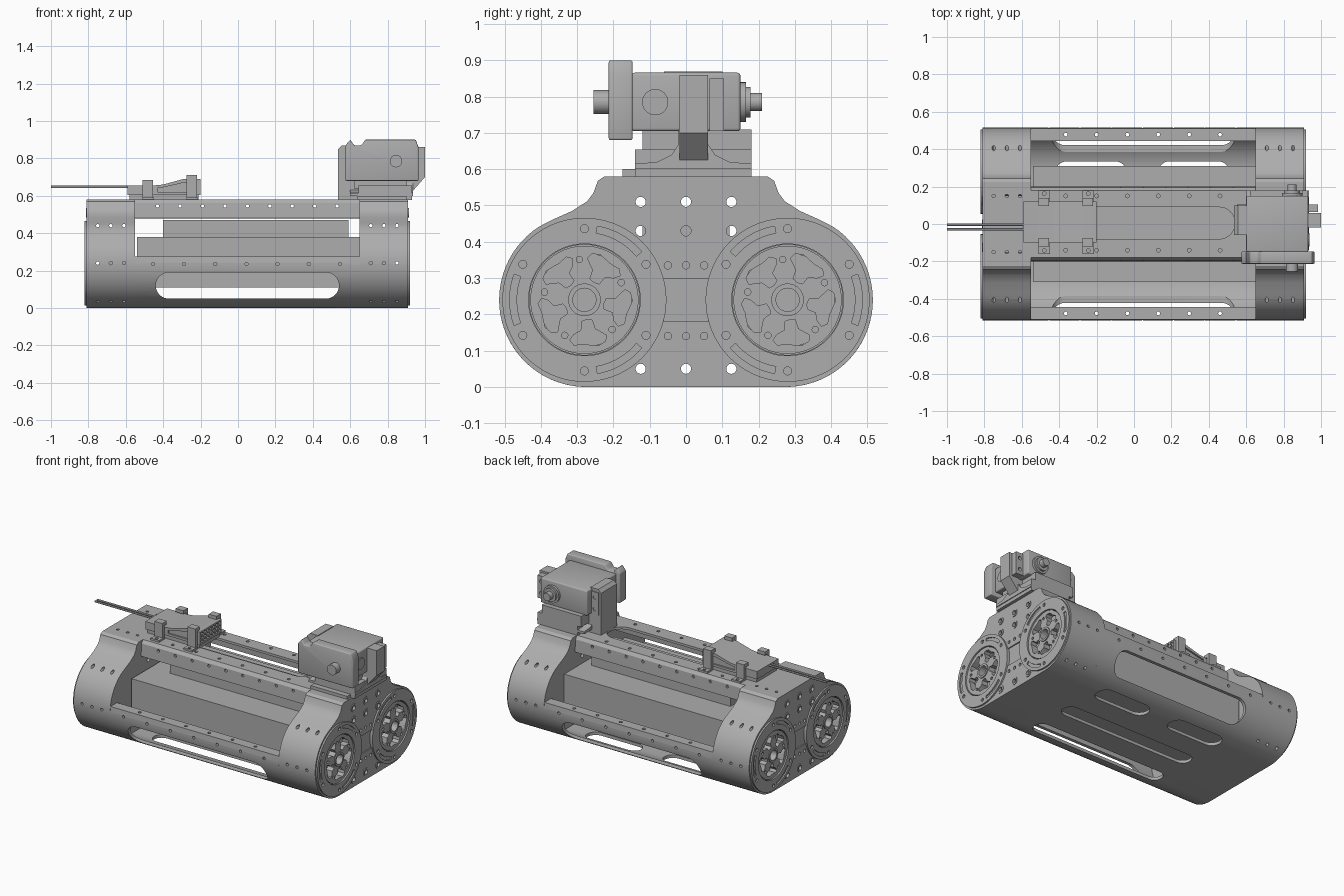
import bpy, bmesh
from math import sin, cos, pi, radians
from mathutils import Vector

old = bpy.data.objects.get("Cube")
if old:
    bpy.data.objects.remove(old, do_unlink=True)

GREY = (0.42, 0.42, 0.42, 1)
grey = bpy.data.materials.new("plain_grey")
grey.use_nodes = True
grey.diffuse_color = GREY
grey.node_tree.nodes["Principled BSDF"].inputs["Base Color"].default_value = GREY


# ---- helpers ----
def place(axis, u, v, w):
    return {"x": (w, u, v), "y": (u, w, v), "z": (u, v, w)}[axis]


def add_prism(bm, axis, pts, a, b):
    n = len(pts)
    lo = [bm.verts.new(place(axis, u, v, a)) for u, v in pts]
    hi = [bm.verts.new(place(axis, u, v, b)) for u, v in pts]
    bm.faces.new(lo)
    bm.faces.new(hi[::-1])
    for i in range(n):
        bm.faces.new((lo[i], hi[i], hi[(i + 1) % n], lo[(i + 1) % n]))


def finish(name, bm):
    bmesh.ops.recalc_face_normals(bm, faces=bm.faces)
    mesh = bpy.data.meshes.new(name)
    bm.to_mesh(mesh)
    bm.free()
    mesh.materials.append(grey)
    ob = bpy.data.objects.new(name, mesh)
    bpy.context.collection.objects.link(ob)
    return ob


def solid(name, *prisms):
    bm = bmesh.new()
    for p in prisms:
        add_prism(bm, *p)
    return finish(name, bm)


def apply_mod(ob, mod):
    with bpy.context.temp_override(object=ob, active_object=ob):
        bpy.ops.object.modifier_apply(modifier=mod.name)


def cut(ob, prisms):
    tool = solid("cutter", *prisms)
    tool.hide_render = True
    mod = ob.modifiers.new("cut", "BOOLEAN")
    mod.operation, mod.solver, mod.object = "DIFFERENCE", "EXACT", tool
    apply_mod(ob, mod)
    bpy.data.objects.remove(tool, do_unlink=True)


def bevel(ob, width):
    mod = ob.modifiers.new("bevel", "BEVEL")
    mod.width, mod.segments = width, 3
    apply_mod(ob, mod)


def rect(u0, u1, v0, v1):
    return [(u0, v0), (u1, v0), (u1, v1), (u0, v1)]


def arc(u, v, r, a0, a1, n=16):
    return [(u + r * cos(radians(a0 + (a1 - a0) * i / n)),
             v + r * sin(radians(a0 + (a1 - a0) * i / n))) for i in range(n + 1)]


def circle(u, v, r, n=32):
    return arc(u, v, r, 0, 360, n)[:-1]


def slot(u0, u1, v0, v1):
    r, v = (v1 - v0) / 2, (v0 + v1) / 2
    return arc(u1 - r, v, r, -90, 90) + arc(u0 + r, v, r, 90, 270)


def mirror(half):
    return half + [(-u, v) for u, v in reversed(half)]


def sheet(name, path, t, a, b, closed=False):
    """Wall of thickness t inside a clockwise (y, z) path, run along x."""
    n, inner = len(path), []
    P = [Vector(p) for p in path]
    for i in range(n):
        prev = P[i - 1] if closed or i else P[i]
        nxt = P[(i + 1) % n] if closed or i < n - 1 else P[i]
        d1 = (P[i] - prev).normalized() if prev != P[i] else (nxt - P[i]).normalized()
        d2 = (nxt - P[i]).normalized() if nxt != P[i] else d1
        m = (d1 + d2).normalized()
        inner.append(P[i] + Vector((m.y, -m.x)) * t / max(m.dot(d1), 0.4))
    bm = bmesh.new()
    rings = [[bm.verts.new((x, q[0], q[1])) for x, q in ((a, P[i]), (b, P[i]), (b, inner[i]), (a, inner[i]))]
             for i in range(n)]
    for i in range(n if closed else n - 1):
        r, s = rings[i], rings[(i + 1) % n]
        for k in range(4):
            bm.faces.new((r[k], r[(k + 1) % 4], s[(k + 1) % 4], s[k]))
    if not closed:
        bm.faces.new(rings[0])
        bm.faces.new(rings[-1][::-1])
    return finish(name, bm)


# ---- body cross-section ----
WY, WZ, R = 0.275, 0.24, 0.24
shoulder = [(0.225, 0.58), (0.243, 0.568), (0.255, 0.535), (0.272, 0.512), (0.314, 0.485), (0.37, 0.46)]
outline = mirror(shoulder + arc(WY, WZ, R, 57, -90, 30))

# ---- end housings, bulkheads and wheels ----
plate_holes = [(y, z, 0.014) for y in (-0.125, 0, 0.125) for z in (0.51, 0.43, 0.05)]
plate_holes += [(y, z, 0.01) for y in (-0.05, 0, 0.05) for z in (0.335, 0.14)]
for side, x0, x1, screws in (("right", -0.81, -0.55, (-0.75, -0.68, -0.61)),
                             ("left", 0.65, 0.91, (0.71, 0.78, 0.85))):
    shell = sheet(side + "_end_shell", outline, 0.02, x0, x1, True)
    cut(shell, [("y", circle(x, z, 0.009, 12), -0.6, 0.6) for x in screws for z in (0.24, 0.44)]
        + [("z", circle(x, y, 0.009, 12), -0.1, 0.1) for x in screws for y in (-0.4, 0.4)]
        + [("z", circle(x, y, 0.009, 12), 0.5, 0.65) for x in screws for y in (-0.15, 0.15)])
    s = 1 if side == "left" else -1
    face = x1 if s > 0 else x0
    back = x0 if s > 0 else x1
    for part, xa, wheel_hole in (("outer", face, True), ("inner", back + s * 0.02, False)):
        plate = solid(f"{side}_{part}_plate", ("x", outline, xa - s * 0.02, xa))
        tools = [("x", circle(y, z, r, 20), -1.2, 1.2) for y, z, r in plate_holes]
        if wheel_hole:
            tools += [("x", circle(k * 0.28, WZ, 0.152, 48), -1.2, 1.2) for k in (-1, 1)]
            tools += [("x", rect(-0.06, 0.06, 0.18, 0.297), face - s * 0.008, face + s * 0.1)]
        cut(plate, tools)
    for y, z, r in plate_holes[:9]:
        ring = solid(side + "_hole_collar", ("x", circle(y, z, 0.025), face - s * 0.005, face + s * 0.004))
        cut(ring, [("x", circle(y, z, 0.014, 20), -1.2, 1.2)])

    for k in (-1, 1):
        cy = k * 0.28

        def polar(r, deg):
            return cy + r * cos(radians(deg)), WZ + r * sin(radians(deg))

        # bearing ring with arc grooves and screws
        ring = solid(side + "_wheel_ring", ("x", circle(cy, WZ, 0.226, 72), face - s * 0.01, face + s * 0.01))
        tools = [("x", circle(cy, WZ, 0.154, 64), -1.2, 1.2)]
        start = 0 if k > 0 else 180
        for a in (start, start + 120, start + 240):
            groove = arc(cy, WZ, 0.206, a - 20, a + 20) + arc(cy, WZ, 0.187, a + 20, a - 20)
            tools.append(("x", groove, face + s * 0.002, face + s * 0.1))
        tools += [("x", circle(*polar(0.196, 30 + 60 * i), 0.011, 16), face, face + s * 0.1) for i in range(6)]
        cut(ring, tools)
        # spoked wheel
        wheel = solid(side + "_spoked_wheel", ("x", circle(cy, WZ, 0.149, 64), face - s * 0.04, face + s * 0.004))
        tools = [("x", circle(cy, WZ, 0.032), -1.2, 1.2)]
        for i in range(5):
            a = 133 + 72 * i
            petal = [polar(r, a + d) for r, d in (
                (0.06, -14), (0.085, -13), (0.1, -24), (0.118, -27), (0.128, -20), (0.122, -8), (0.125, 0),
                (0.132, 10), (0.128, 20), (0.115, 25), (0.1, 20), (0.085, 13), (0.06, 14), (0.055, 0))]
            tools.append(("x", petal, -1.2, 1.2))
            tools.append(("x", circle(*polar(0.112, a - 36), 0.009, 12), -1.2, 1.2))
        cut(wheel, tools)
        hub = solid(side + "_wheel_hub", ("x", circle(cy, WZ, 0.045), face - s * 0.05, face + s * 0.01))
        cut(hub, [("x", circle(cy, WZ, 0.032), -1.2, 1.2)])
        solid(side + "_motor", ("x", circle(cy, WZ, 0.13, 48), back + s * 0.01, face - s * 0.09))

# ---- lower tray between the housings ----
tray = sheet("lower_tray", mirror([(0.445, 0.275), (0.511, 0.275)] + arc(WY, WZ, R, 0, -90, 24)), 0.02, -0.55, 0.65)
cut(tray, [("y", slot(-0.44, 0.54, 0.05, 0.19), -0.6, 0.6),
           ("z", slot(-0.42, -0.04, 0.215, 0.335), -0.1, 0.1),
           ("z", slot(0.13, 0.51, 0.215, 0.335), -0.1, 0.1),
           ("z", slot(-0.42, 0.54, -0.05, 0.06), -0.1, 0.1),
           ("z", slot(-0.42, 0.54, -0.31, -0.2), -0.1, 0.1)]
    + [("y", circle(-0.455 + i / 6, 0.235, 0.009, 12), -0.6, 0.6) for i in range(7)]
    + [("z", circle(-0.365 + 0.165 * i, y, 0.01, 12), 0.25, 0.35) for i in range(6) for y in (-0.478, 0.478)])

# ---- top rail ----
rail = sheet("top_rail", mirror([(0.2, 0.48), (0.195, 0.56), (0.18, 0.58)])[::-1][::-1][::-1], 0.015, -0.55, 0.65)
cut(rail, [("z", slot(-0.44, 0.54, -0.08, 0.09), 0.5, 0.7)]
    + [("y", circle(-0.43 + 0.12 * i, 0.545, 0.009, 12), -0.3, 0.3) for i in range(9)]
    + [("z", circle(-0.365 + 0.165 * i, y, 0.01, 12), 0.5, 0.7) for i in range(6) for y in (-0.14, 0.15)])

# ---- inner boxes ----
solid("battery_box", ("z", rect(-0.54, 0.65, -0.31, 0.31), 0.11, 0.38))
solid("control_box", ("z", rect(-0.4, 0.59, -0.12, 0.12), 0.38, 0.47))

# ---- wedge unit with clips, grille and cables ----
wedge = solid("wedge_unit", ("y", [(-0.59, 0.605), (-0.59, 0.655), (-0.45, 0.655), (-0.4, 0.66), (-0.29, 0.69),
                                   (-0.2, 0.69), (-0.2, 0.605)], -0.1, 0.12))
cut(wedge, [("x", circle(-0.08 + 0.03 * i, 0.625 + 0.024 * j, 0.01, 6), -0.23, -0.1)
            for i in range(7) for j in range(3)]
    + [("y", [(-0.43, 0.62), (-0.25, 0.62), (-0.25, 0.67), (-0.29, 0.67), (-0.4, 0.645), (-0.43, 0.64)], a, b)
       for a, b in ((-0.2, -0.09), (0.11, 0.2))])
solid("wedge_base", ("z", rect(-0.58, -0.21, -0.09, 0.11), 0.578, 0.606))
for x, top in ((-0.51, 0.685), (-0.275, 0.712)):
    for y, d in ((-0.1, -1), (0.12, 1)):
        solid("clip", ("x", rect(y, y + d * 0.02, 0.58, top), x, x + 0.055),
              ("x", rect(y, y - d * 0.025, top - 0.022, top), x, x + 0.055))
        lug = solid("clip_lug", ("z", rect(x, x + 0.06, y, y + d * 0.06), 0.578, 0.592))
        cut(lug, [("z", circle(x + 0.03, y + d * 0.042, 0.01, 12), 0.5, 0.7)])
for y in (-0.004, -0.028):
    solid("cable", ("x", circle(y, 0.648, 0.006, 12), -1.0, -0.58))

# ---- pan and tilt actuators ----
solid("pan_base", ("z", rect(0.645, 0.93, -0.14, 0.18), 0.578, 0.655),
      ("z", rect(0.64, 0.9, -0.175, -0.14), 0.578, 0.6))
flare = [(-0.14, 0.6), (-0.14, 0.615), (-0.08, 0.62), (-0.04, 0.64), (-0.02, 0.67), (-0.02, 0.71),
         (0.06, 0.71), (0.06, 0.67), (0.08, 0.64), (0.12, 0.62), (0.18, 0.615), (0.18, 0.6)]
solid("flared_neck", ("x", flare, 0.6, 0.935))
solid("neck_block", ("z", rect(0.62, 0.9, -0.12, 0.18), 0.64, 0.71))
bevel(solid("tilt_body", ("z", rect(0.6, 0.932, -0.15, 0.15), 0.705, 0.866)), 0.008)
bevel(solid("front_flange", ("y", [(0.575, 0.68), (0.965, 0.68), (0.965, 0.86), (0.95, 0.9), (0.68, 0.9), (0.66, 0.87),
                                   (0.62, 0.87), (0.6, 0.9), (0.575, 0.87)], -0.213, -0.147)), 0.006)
solid("front_shaft", ("y", circle(0.845, 0.785, 0.033), -0.255, -0.2))
solid("rear_boss", ("y", circle(0.845, 0.785, 0.055), 0.14, 0.165), ("y", circle(0.845, 0.785, 0.042), 0.165, 0.178),
      ("y", circle(0.845, 0.785, 0.025), 0.178, 0.21))
solid("side_boss", ("x", circle(-0.085, 0.785, 0.036), 0.92, 0.938))
solid("right_bracket", ("y", [(0.93, 0.62), (1.0, 0.7), (1.0, 0.86), (0.93, 0.86)], -0.018, 0.06))
solid("left_bracket", ("y", [(0.6, 0.578), (0.535, 0.578), (0.535, 0.85), (0.555, 0.87), (0.61, 0.87), (0.66, 0.578)],
                       -0.06, 0.1))
for x0, x1 in ((0.55, 0.605), (0.93, 0.985)):
    ear = solid("mounting_ear", ("y", rect(x0, x1, 0.705, 0.85), 0.065, 0.105))
    cut(ear, [("y", circle((x0 + x1) / 2, z, 0.012, 16), -0.3, 0.3) for z in (0.74, 0.815)])

# ---- shading ----
bpy.ops.object.select_all(action="DESELECT")
for ob in bpy.context.collection.objects:
    if ob.type == "MESH":
        ob.select_set(True)
        bpy.context.view_layer.objects.active = ob
bpy.ops.object.shade_smooth_by_angle(angle=radians(30))
